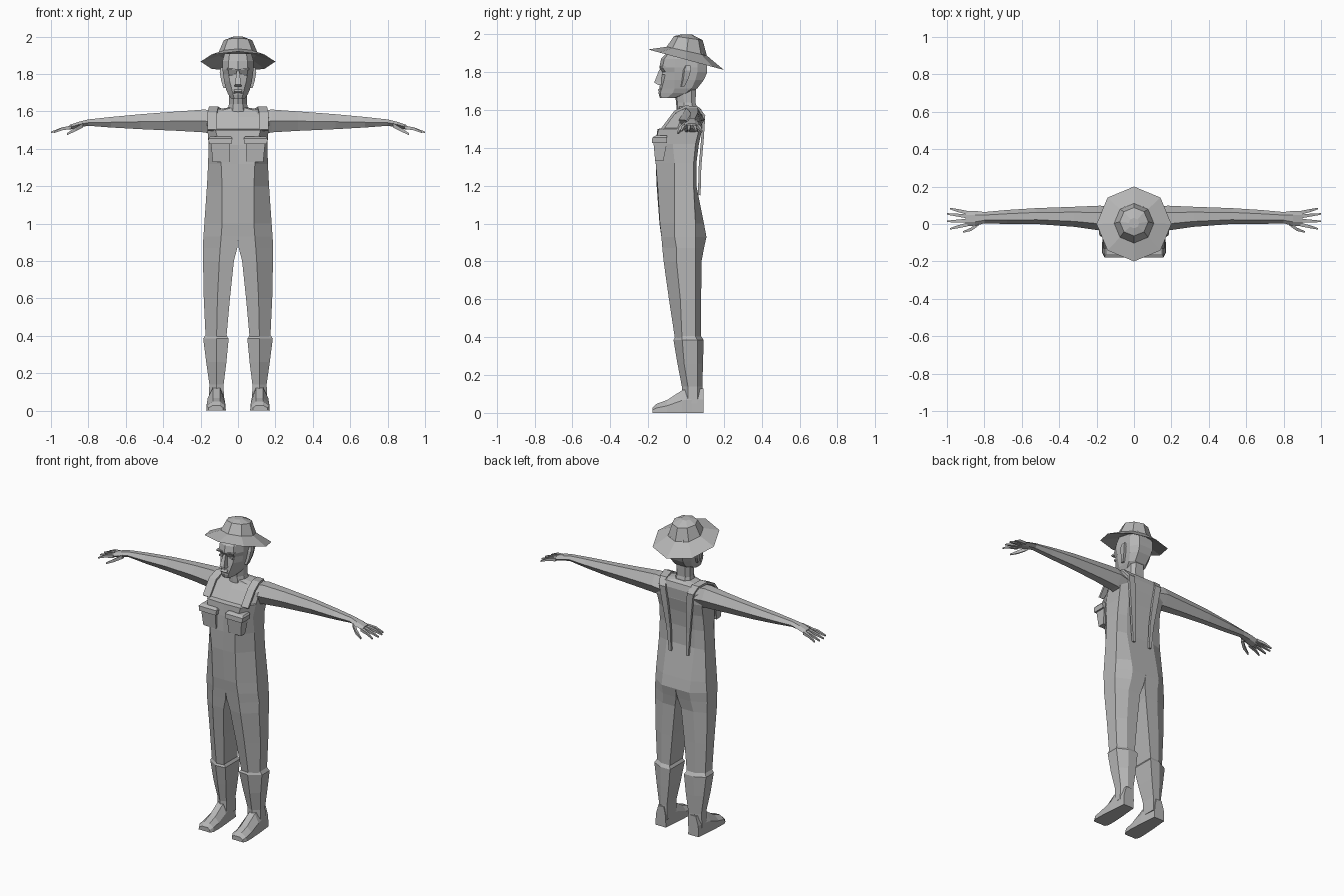
import bpy, bmesh, math
from mathutils import Vector

grey = bpy.data.materials.new("plain_grey")
grey.diffuse_color = (0.47, 0.47, 0.47, 1)


def loft(name, parts, mirror=False):
    """Skin one or more stacks of equal-length point rings, capped at both ends."""
    bm = bmesh.new()
    for s in ((1, -1) if mirror else (1,)):
        for rings in parts:
            vs = [[bm.verts.new((p[0] * s, p[1], p[2])) for p in r] for r in rings]
            n = len(vs[0])
            for a, b in zip(vs, vs[1:]):
                for i in range(n):
                    j = (i + 1) % n
                    bm.faces.new((a[i], a[j], b[j], b[i]))
            bm.faces.new(vs[0])
            bm.faces.new(vs[-1])
    bmesh.ops.recalc_face_normals(bm, faces=bm.faces)
    me = bpy.data.meshes.new(name)
    bm.to_mesh(me)
    bm.free()
    me.materials.append(grey)
    ob = bpy.data.objects.new(name, me)
    bpy.context.collection.objects.link(ob)
    return ob


def half(z, x0, yf, xf, yc, w, sf, sb, xb, yb):
    """Half section: front centre, front corner, two side points, back corner, back centre."""
    return [(x0, yf, z), (xf, yc, z), (w, sf, z), (w, sb, z), (xb, yb, z), (x0, yb, z)]


def full(z, *v):
    """Whole symmetric section from the half section."""
    h = half(z, 0, *v)
    return h + [(-x, y, zz) for x, y, zz in h[-2:0:-1]]


def hexring(x, y0, y1, z0, z1):
    """Hexagonal section across a limb that runs along x."""
    m, d = (z0 + z1) / 2, (y1 - y0) * 0.27
    return [(x, y0, m), (x, y0 + d, z1), (x, y1 - d, z1),
            (x, y1, m), (x, y1 - d, z0), (x, y0 + d, z0)]


def rect(x, y, z, ry, rz):
    return [(x, y - ry, z - rz), (x, y + ry, z - rz), (x, y + ry, z + rz), (x, y - ry, z + rz)]


def slab(x0, x1, y0, y1, z):
    return [(x0, y0, z), (x1, y0, z), (x1, y1, z), (x0, y1, z)]


# Torso with raised bib step at the chest
loft("torso", [[full(*r) for r in (
    (0.93, -.130, .090, -.130, .185, -.06, .05, .10, .108),
    (1.00, -.140, .085, -.138, .180, -.06, .05, .10, .095),
    (1.20, -.155, .085, -.150, .166, -.06, .04, .10, .055),
    (1.32, -.150, .090, -.160, .160, -.06, .04, .10, .055),
    (1.42, -.145, .100, -.163, .157, -.07, .05, .10, .068),
    (1.50, -.150, .120, -.145, .163, -.05, .07, .11, .085),
    (1.505, -.118, .120, -.115, .163, -.045, .07, .11, .085),
    (1.57, -.070, .120, -.065, .168, -.02, .07, .11, .090),
    (1.605, -.045, .090, -.035, .150, 0, .06, .09, .080),
    (1.62, -.040, .030, -.035, .055, -.01, .04, .03, .060))]])

# Trouser legs
loft("trouser_legs", [[half(*r) for r in (
    (0.93, 0, -.130, .090, -.130, .185, -.06, .05, .10, .108),
    (0.87, .004, -.122, .095, -.125, .188, -.05, .05, .10, .095),
    (0.80, .022, -.115, .100, -.118, .187, -.05, .05, .11, .082),
    (0.60, .043, -.085, .110, -.090, .183, -.03, .05, .12, .080),
    (0.37, .064, -.050, .115, -.055, .172, -.02, .05, .12, .080))]], True)

# Boot shafts
loft("boot_shafts", [[half(*r) for r in (
    (0.405, .063, -.050, .115, -.055, .174, -.02, .05, .12, .080),
    (0.385, .050, -.060, .115, -.066, .186, -.02, .06, .12, .093),
    (0.26, .062, -.035, .115, -.045, .170, -.01, .06, .12, .090),
    (0.14, .077, -.010, .115, -.022, .153, .01, .06, .12, .086),
    (0.05, .075, -.010, .115, -.022, .158, .01, .06, .12, .088))]], True)

# Feet: sections from heel to toe
loft("feet", [[[(xi, y, 0), (xo, y, 0), (xo - .003, y, h * .55), (.135, y, h),
                (.095, y, h), (xi + .003, y, h * .55)]
               for y, xi, xo, h in ((.092, .080, .155, .13), (.03, .075, .160, .13),
                                    (-.02, .070, .165, .12), (-.10, .065, .170, .068),
                                    (-.155, .066, .170, .048), (-.176, .078, .160, .028))]], True)

# Arms, running into the palms
loft("arms", [[hexring(*r) for r in (
    (.12, -.045, .092, 1.475, 1.603), (.18, -.035, .098, 1.488, 1.610),
    (.32, -.015, .092, 1.496, 1.600), (.52, .000, .085, 1.505, 1.585),
    (.68, .000, .075, 1.514, 1.570), (.80, .004, .064, 1.523, 1.557),
    (.85, -.010, .070, 1.515, 1.545), (.90, -.012, .070, 1.502, 1.528))]], True)

# Fingers and thumb
digits = []
for y0, y1, tip in ((.060, .083, .985), (.040, .054, 1.0), (.018, .014, 1.0), (-.003, -.026, .985)):
    digits.append([rect(.89, y0, 1.515, .010, .009),
                   rect(.94, (y0 + y1) / 2, 1.507, .008, .008),
                   rect(tip, y1, 1.488, .004, .004)])
digits.append([rect(.83, .004, 1.525, .012, .012), rect(.87, -.028, 1.503, .009, .010),
               rect(.915, -.043, 1.478, .004, .005)])
loft("fingers", digits, True)

# Shoulder straps: ribbons over the shoulder, narrowing down the back
path = [(.138, -.125, 1.500, .025), (.138, -.058, 1.590, .025), (.130, .0, 1.618, .025),
        (.115, .065, 1.610, .024), (.100, .095, 1.570, .022), (.085, .087, 1.45, .020),
        (.070, .074, 1.30, .014), (.062, .070, 1.15, .008)]
strap = []
for i, (x, y, z, w) in enumerate(path):
    a, b = path[max(i - 1, 0)], path[min(i + 1, len(path) - 1)]
    t = Vector((0, b[1] - a[1], b[2] - a[2])).normalized()
    ny, nz = -t.z * .007, t.y * .007
    strap.append([(x - w, y - ny, z - nz), (x + w, y - ny, z - nz),
                  (x + w, y + ny, z + nz), (x - w, y + ny, z + nz)])
loft("shoulder_straps", [strap], True)

# Chest pockets with overhanging flaps
loft("chest_pockets", [
    [slab(.045, .135, -.163, -.12, 1.33), slab(.042, .145, -.172, -.10, 1.43)],
    [slab(.035, .155, -.180, -.10, 1.425), slab(.030, .158, -.178, -.10, 1.455),
     slab(.038, .150, -.160, -.10, 1.465)]], True)

# Neck
loft("neck", [[full(*r) for r in (
    (1.59, -.050, .030, -.045, .060, -.01, .04, .03, .065),
    (1.64, -.052, .025, -.045, .048, -.01, .03, .03, .050),
    (1.74, -.070, .025, -.060, .050, -.02, .03, .03, .055))]])

# Head from chin to crown
loft("head", [[full(*r) for r in (
    (1.665, -.138, .020, -.132, .034, -.10, -.06, .02, -.050),
    (1.69, -.146, .026, -.136, .052, -.07, .00, .03, .020),
    (1.715, -.140, .032, -.128, .063, -.06, .03, .04, .060),
    (1.76, -.136, .044, -.116, .074, -.06, .05, .045, .095),
    (1.80, -.128, .050, -.108, .080, -.06, .06, .05, .112),
    (1.825, -.141, .052, -.124, .083, -.06, .06, .05, .112),
    (1.87, -.132, .050, -.115, .083, -.06, .06, .05, .105),
    (1.91, -.095, .045, -.085, .072, -.05, .06, .045, .085))]])

# Nose wedge and lips
loft("nose", [[slab(-.020, .020, -.148, -.11, 1.733), slab(-.016, .016, -.168, -.11, 1.745),
               slab(-.008, .008, -.140, -.11, 1.815)]])
loft("lips", [[slab(-.026, .026, -.138, -.11, 1.696), slab(-.020, .020, -.150, -.11, 1.706),
               slab(-.022, .022, -.138, -.11, 1.717)]])

# Brow ridges and eyes
loft("brows", [[slab(.016, .058, -.136, -.10, 1.822), slab(.014, .060, -.139, -.10, 1.832)]], True)
loft("eyes", [[slab(.020, .050, -.126, -.10, 1.789), slab(.022, .048, -.127, -.10, 1.801)]], True)

# Ears, leaning back
loft("ears", [[[(xi, y, z), (xo, y + d * .3, z), (xo, y + d, z), (xi, y + d, z)]
               for xi, xo, y, d, z in ((.060, .078, -.030, .022, 1.725), (.065, .090, -.025, .038, 1.765),
                                       (.065, .098, -.022, .048, 1.81), (.065, .092, -.010, .034, 1.835))]], True)


# Tilted eight-sided hat
def octagon(r, zc, slope, cy=0.0):
    ring = []
    for i in range(8):
        a = i * math.pi / 4
        y = r * math.sin(a)
        ring.append((r * math.cos(a), y + cy, zc + slope * y))
    return ring


loft("hat", [[octagon(.028, 1.999, -.03, .005), octagon(.076, 1.980, -.14, .012),
              octagon(.106, 1.911, -.22, .004), octagon(.200, 1.866, -.27),
              octagon(.098, 1.897, -.24, .002)]])
